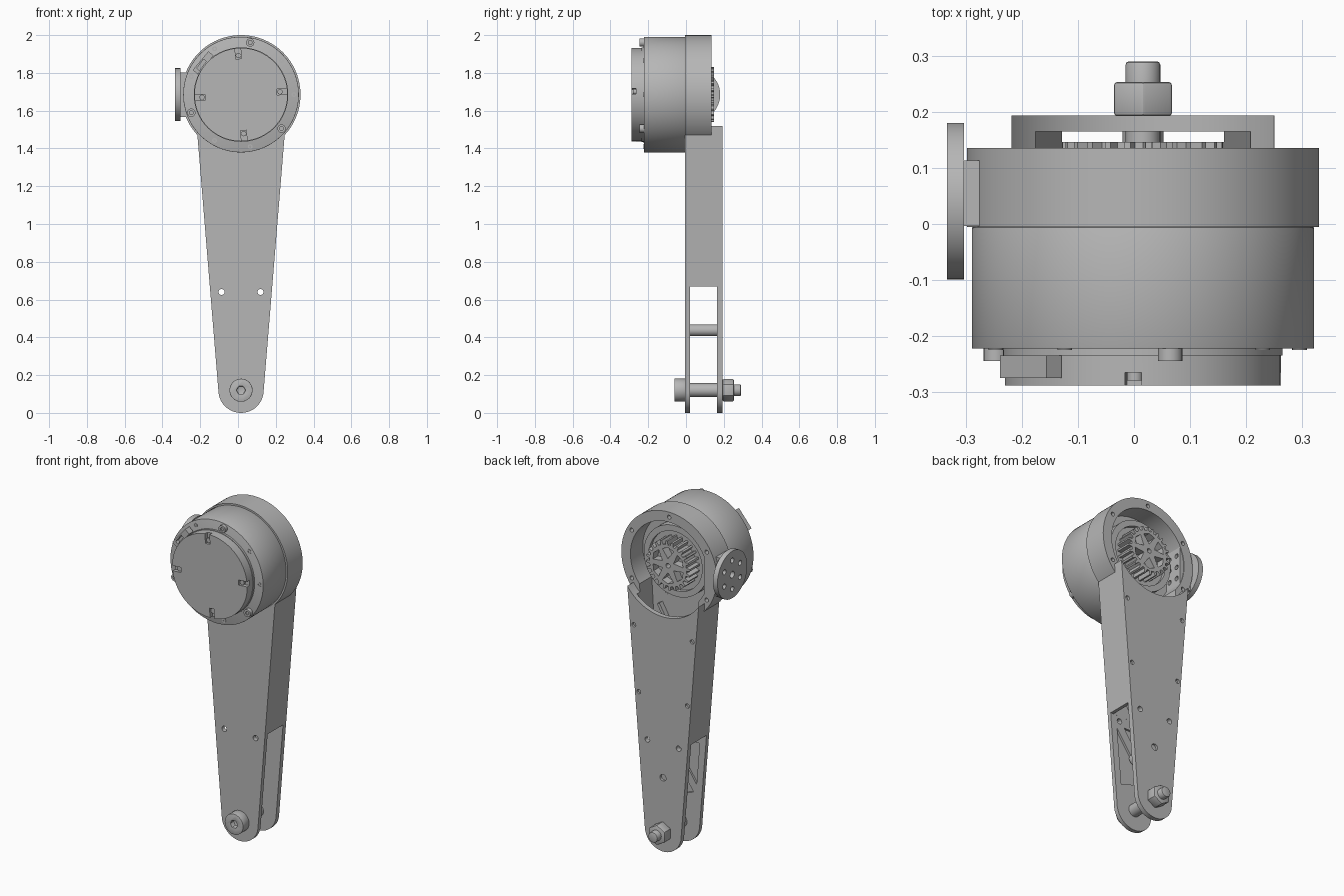
import bpy, bmesh, math

cube = bpy.data.objects.get("Cube")
if cube:
    bpy.data.objects.remove(cube)

CX, CZ = 0.016, 1.685      # motor axis
BZ = 0.12                  # lower bolt axis


def material(name, value):
    m = bpy.data.materials.new(name)
    m.use_nodes = True
    col = (value, value, value, 1)
    m.diffuse_color = col
    m.node_tree.nodes["Principled BSDF"].inputs["Base Color"].default_value = col
    return m


GREY = material("machined grey", 0.47)
parts = []


def circle(r, x=CX, z=CZ, n=64, start=0.0):
    return [(x + r * math.cos(start + math.tau * i / n),
             z + r * math.sin(start + math.tau * i / n)) for i in range(n)]


def polar(r, deg, x=CX, z=CZ):
    a = math.radians(deg)
    return x + r * math.cos(a), z + r * math.sin(a)


def rect(x, z, w, h, deg=0):
    a = math.radians(deg)
    c, s = math.cos(a), math.sin(a)
    return [(x + u * w / 2 * c - v * h / 2 * s, z + u * w / 2 * s + v * h / 2 * c)
            for u, v in ((-1, -1), (1, -1), (1, 1), (-1, 1))]


def mesh_object(name, prisms, axis):
    """Each prism is (outline, start depth, end depth) along y or x."""
    bm = bmesh.new()
    for pts, d0, d1 in prisms:
        put = (lambda p, d: (p[0], d, p[1])) if axis == "y" else (lambda p, d: (d, p[0], p[1]))
        a = [bm.verts.new(put(p, d0)) for p in pts]
        b = [bm.verts.new(put(p, d1)) for p in pts]
        bm.faces.new(a)
        bm.faces.new(b[::-1])
        for i in range(len(pts)):
            j = (i + 1) % len(pts)
            bm.faces.new((a[i], b[i], b[j], a[j]))
    bmesh.ops.recalc_face_normals(bm, faces=bm.faces[:])
    me = bpy.data.meshes.new(name)
    bm.to_mesh(me)
    bm.free()
    ob = bpy.data.objects.new(name, me)
    bpy.context.collection.objects.link(ob)
    return ob


def make(name, prisms, cuts=(), axis="y", bevel=0.0):
    ob = mesh_object(name, prisms, axis)
    ob.data.materials.append(GREY)
    cutters = [mesh_object("cutter", [c], axis) for c in cuts]
    for c in cutters:
        mod = ob.modifiers.new("cut", "BOOLEAN")
        mod.operation, mod.solver, mod.object = "DIFFERENCE", "EXACT", c
    if bevel:
        mod = ob.modifiers.new("bevel", "BEVEL")
        mod.width, mod.segments, mod.limit_method = bevel, 2, "ANGLE"
    if ob.modifiers:
        dg = bpy.context.evaluated_depsgraph_get()
        me = bpy.data.meshes.new_from_object(ob.evaluated_get(dg))
        ob.modifiers.clear()
        ob.data = me
    for c in cutters:
        bpy.data.objects.remove(c)
    parts.append(ob)


# Motor can and front cap with four screw notches
NOTCHES = (94, 4, -86, 184)
make("motor_can", [(circle(0.306, n=96), -0.223, -0.0055)], bevel=0.002)
make("motor_seat", [(circle(0.25, n=96), -0.2355, -0.22)])
notch_cuts = [(rect(*polar(0.225, a), 0.07, 0.03, a), -0.32, -0.266) for a in NOTCHES]
make("front_cap", [(circle(0.247, n=96), -0.289, -0.235)],
     notch_cuts + [(circle(0.013, *polar(0.205, a), n=16), -0.32, -0.262) for a in NOTCHES])
make("cap_screws", [(circle(0.014, *polar(0.207, a), n=16), -0.28, -0.26) for a in NOTCHES])

# Screws around the motor front, every third one larger
for i in range(9):
    x, z = polar(0.28, 40 * i)
    big = i % 3 == 2
    r = 0.022 if big else 0.013
    front = -0.245 if big else -0.2255
    make("motor_screw", [(circle(r, x, z, 20), front, -0.215)],
         [(circle(r * 0.5, x, z, 6), -0.3, front + 0.008)])

# Cable connector on the cap rim
make("connector", [(rect(*polar(0.262, 140), 0.035, 0.13, 140), -0.275, -0.235)],
     [(rect(*polar(0.262, 143), 0.018, 0.06, 143), -0.3, -0.25)])

# Arm outline, tapering to a round end, and its hollow core
arc = [polar(0.12, 180 + 180 * i / 24, CX, BZ) for i in range(25)]
outline = arc + [(CX + 0.235, 1.52), (CX - 0.235, 1.52)]
core = [(CX - 0.135, 0.5), (CX + 0.135, 0.5), (CX + 0.2, 1.6), (CX - 0.2, 1.6)]
thru = [(circle(0.016, CX + s * 0.103, 0.64, 20), -0.1, 0.3) for s in (-1, 1)]

# Gearbox housing, open at the back and down into the arm
make("gear_housing", [(circle(0.315, n=96), -0.005, 0.136)],
     [(circle(0.255, n=96), 0.02, 0.2), (core, 0.02, 0.2)]
     + [(circle(0.012, *polar(0.285, 30 + 60 * i), n=16), 0.11, 0.2) for i in range(6)])

# Arm body with fork slot, hollow core and truss recesses in the front prong
trusses = [[(CX - 0.12, 0.61), (CX + 0.07, 0.61), (CX - 0.1, 0.36)],
           [(CX + 0.12, 0.59), (CX + 0.09, 0.25), (CX - 0.08, 0.31)]]
make("arm_body", [(outline, -0.005, 0.166)],
     [(rect(CX, 0.235, 1, 0.87), 0.02, 0.2),
      (core, 0.0202, 0.21),
      (circle(0.256, n=96), 0.019, 0.2),
      (circle(0.287, n=96), 0.1355, 0.2)]
     + [(t, 0.008, 0.05) for t in trusses] + thru)

# Back cover with a curved top and screw holes
holes = [(circle(0.013, CX + s * x, z, 16), 0.18, 0.25)
         for s in (-1, 1) for x, z in ((0.192, 1.3), (0.16, 0.91))]
make("back_cover", [(outline, 0.165, 0.194)],
     [(circle(0.287, n=96), 0.1, 0.3), (circle(0.02, CX, 0.44, 20), 0.18, 0.3)] + thru + holes)

# Low diagonal ribs on the floor of the hollow arm
for z in (0.8, 1.04, 1.28):
    make("arm_ribs", [(rect(CX + s * 0.07, z, 0.018, 0.25, s * -30), 0.015, 0.05)
                      for s in (-1, 1)])

# Toothed drive wheel with six spokes
teeth = []
N = 24
for i in range(N):
    for k, r in ((0, 0.122), (0.45, 0.122), (0.58, 0.145), (0.87, 0.145)):
        teeth.append(polar(r, 360 * (i + k) / N))
windows = []
for i in range(6):
    m = 60 * i + 30
    windows.append(([polar(0.042, m), polar(0.1, m - 22), polar(0.108, m),
                     polar(0.1, m + 22)], 0.1, 0.2))
make("drive_wheel", [(teeth, 0.05, 0.147)], windows + [(circle(0.014, n=16), 0.1, 0.2)])
make("wheel_base", [(circle(0.195), 0.015, 0.055)])
make("wheel_ring", [(circle(0.21), 0.015, 0.075)], [(circle(0.175), 0.03, 0.2)])

# Side output flange on its pad
FY = 0.041
make("side_flange", [(circle(0.14, FY, CZ), -0.334, -0.304)],
     [(circle(0.015, *polar(0.085, 60 * i + 30, FY, CZ), n=16), -0.4, -0.31) for i in range(6)]
     + [(circle(0.02, FY, CZ, 20), -0.4, -0.31)], axis="x")
make("flange_pad", [(rect(0.055, CZ, 0.118, 0.235), -0.305, -0.255)], axis="x")
make("inner_mount", [(rect(0.075, CZ, 0.115, 0.25), -0.262, -0.212)],
     [(circle(0.014, 0.075 + u, CZ + v, 16), -0.24, -0.1)
      for u in (-0.03, 0.03) for v in (-0.07, 0, 0.07)], axis="x")

# Fork cross pin
make("cross_pin", [(circle(0.031, CX, 0.437, 32), 0.015, 0.17)])

# Pivot bolt: socket head, shank, nut and threaded end
make("bolt_head", [(circle(0.061, CX, BZ, 48), -0.062, -0.004)],
     [(circle(0.024, CX, BZ, 6), -0.1, -0.03)], bevel=0.002)
make("bolt_shank", [(circle(0.037, CX, BZ, 32), -0.01, 0.19)])
make("nut", [(circle(0.06, CX, BZ, 6, math.pi / 6), 0.193, 0.254)], bevel=0.006)
make("bolt_end", [(circle(0.031, CX, BZ, 32), 0.19, 0.291)], bevel=0.006)

# Smooth the round walls, keep the edges crisp
bpy.ops.object.select_all(action="DESELECT")
for ob in parts:
    ob.select_set(True)
bpy.context.view_layer.objects.active = parts[0]
bpy.ops.object.shade_smooth_by_angle(angle=math.radians(25))
